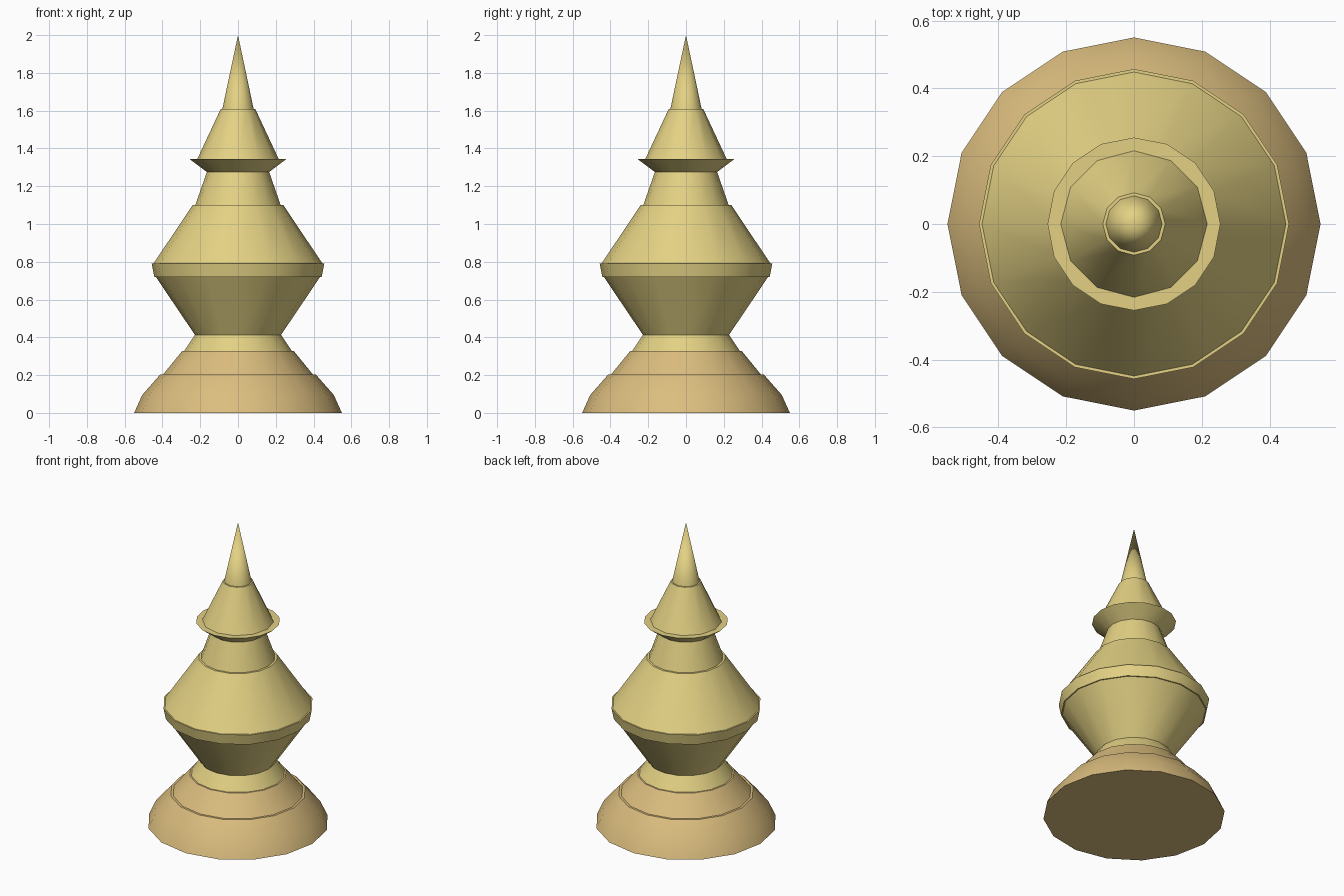
import bpy, bmesh
from math import sin, cos, tau, radians

if "Cube" in bpy.data.objects:
    bpy.data.objects.remove(bpy.data.objects["Cube"])


def material(name, color):
    m = bpy.data.materials.new(name)
    m.diffuse_color = (*color, 1)
    m.use_nodes = True
    m.node_tree.nodes["Principled BSDF"].inputs["Base Color"].default_value = m.diffuse_color
    return m


yellow = material("pale_yellow", (0.77, 0.64, 0.23))
tan = material("tan", (0.71, 0.51, 0.21))


def turned(name, profile, sides, mat):
    """Closed turned part from (radius, height) points, bottom to top."""
    bm = bmesh.new()
    rings = []
    for r, z in profile:
        n = sides if r > 0 else 1
        rings.append([bm.verts.new((r * cos(tau * i / sides), r * sin(tau * i / sides), z))
                      for i in range(n)])
    for a, b in zip(rings, rings[1:]):
        for i in range(sides):
            j = (i + 1) % sides
            if len(b) == 1:
                bm.faces.new((a[i], a[j], b[0]))
            else:
                bm.faces.new((a[i], a[j], b[j], b[i]))
    bm.faces.new(rings[0][::-1])
    if len(rings[-1]) > 1:
        bm.faces.new(rings[-1])
    me = bpy.data.meshes.new(name)
    bm.to_mesh(me)
    bm.free()
    me.materials.append(mat)
    ob = bpy.data.objects.new(name, me)
    bpy.context.collection.objects.link(ob)
    bpy.ops.object.select_all(action='DESELECT')
    ob.select_set(True)
    bpy.context.view_layer.objects.active = ob
    bpy.ops.object.shade_smooth_by_angle(angle=radians(35))
    return ob


# Stepped foot
turned("foot", [(0.55, 0), (0.507, 0.095), (0.412, 0.203)], 16, tan)
turned("foot_collar", [(0.397, 0.203), (0.295, 0.328)], 16, tan)
# Waist and bulging body
turned("waist", [(0.285, 0.328), (0.228, 0.413)], 16, yellow)
turned("lower_body", [(0.228, 0.413), (0.435, 0.72)], 16, yellow)
turned("body_band", [(0.443, 0.72), (0.457, 0.79)], 16, yellow)
turned("upper_body", [(0.448, 0.79), (0.24, 1.10)], 16, yellow)
# Neck and flared rim
turned("neck", [(0.226, 1.10), (0.165, 1.275)], 16, yellow)
turned("rim", [(0.165, 1.275), (0.255, 1.343)], 16, yellow)
# Cap and spike
turned("cap", [(0.216, 1.343), (0.092, 1.608)], 12, yellow)
turned("spike", [(0.083, 1.608), (0, 2.0)], 12, yellow)
